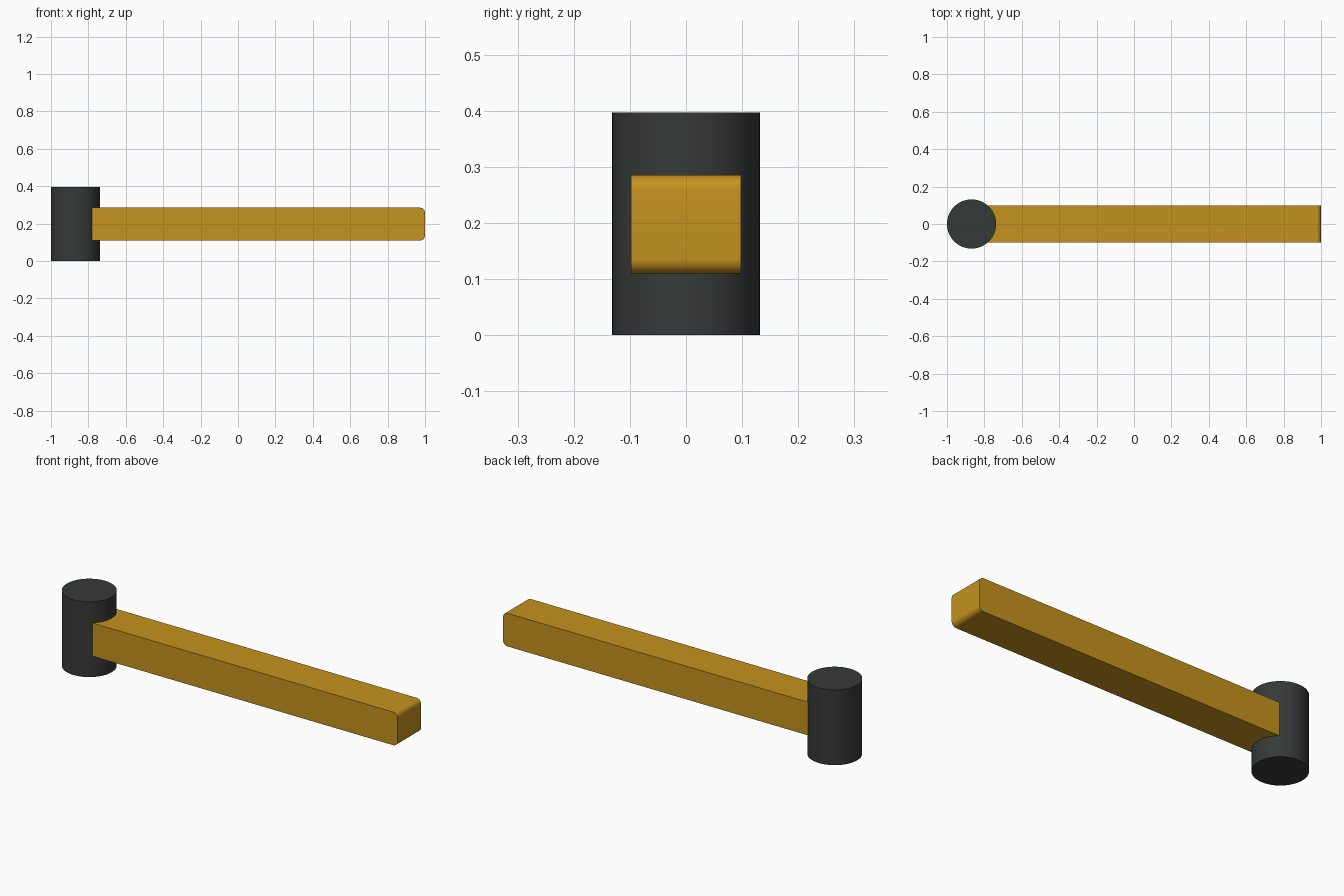
import bpy, bmesh, math

if "Cube" in bpy.data.objects:
    bpy.data.objects.remove(bpy.data.objects["Cube"])

R, H = 0.1315, 0.397          # head radius and height
CX = -1 + R                   # head centre


def finish(obj, name, color):
    obj.name = name
    mat = bpy.data.materials.new(name + "_paint")
    mat.diffuse_color = (*color, 1)
    mat.use_nodes = True
    mat.node_tree.nodes["Principled BSDF"].inputs["Base Color"].default_value = mat.diffuse_color
    obj.data.materials.append(mat)
    bpy.ops.object.select_all(action='DESELECT')
    obj.select_set(True)
    bpy.context.view_layer.objects.active = obj
    bpy.ops.object.shade_smooth_by_angle(angle=math.radians(30))


# Upright cylindrical head
bpy.ops.mesh.primitive_cylinder_add(vertices=64, radius=R, depth=H, location=(CX, 0, H / 2))
finish(bpy.context.object, "head", (0.036, 0.042, 0.040))

# Square handle, running from inside the head to a rounded end
x0, x1, y, z0, z1, r = CX, 1.0, 0.098, 0.11, 0.285, 0.026
profile = [(x0, z1), (x0, z0)]
for cz, start in ((z0 + r, -90), (z1 - r, 0)):
    for i in range(9):
        a = math.radians(start + i * 90 / 8)
        profile.append((x1 - r + r * math.cos(a), cz + r * math.sin(a)))

bm = bmesh.new()
face = bm.faces.new([bm.verts.new((x, -y, z)) for x, z in profile])
ext = bmesh.ops.extrude_face_region(bm, geom=[face])
side = [v for v in ext["geom"] if isinstance(v, bmesh.types.BMVert)]
bmesh.ops.translate(bm, verts=side, vec=(0, 2 * y, 0))
bmesh.ops.recalc_face_normals(bm, faces=bm.faces)
mesh = bpy.data.meshes.new("handle")
bm.to_mesh(mesh)
bm.free()
handle = bpy.data.objects.new("handle", mesh)
bpy.context.collection.objects.link(handle)
finish(handle, "handle", (0.56, 0.29, 0.013))
